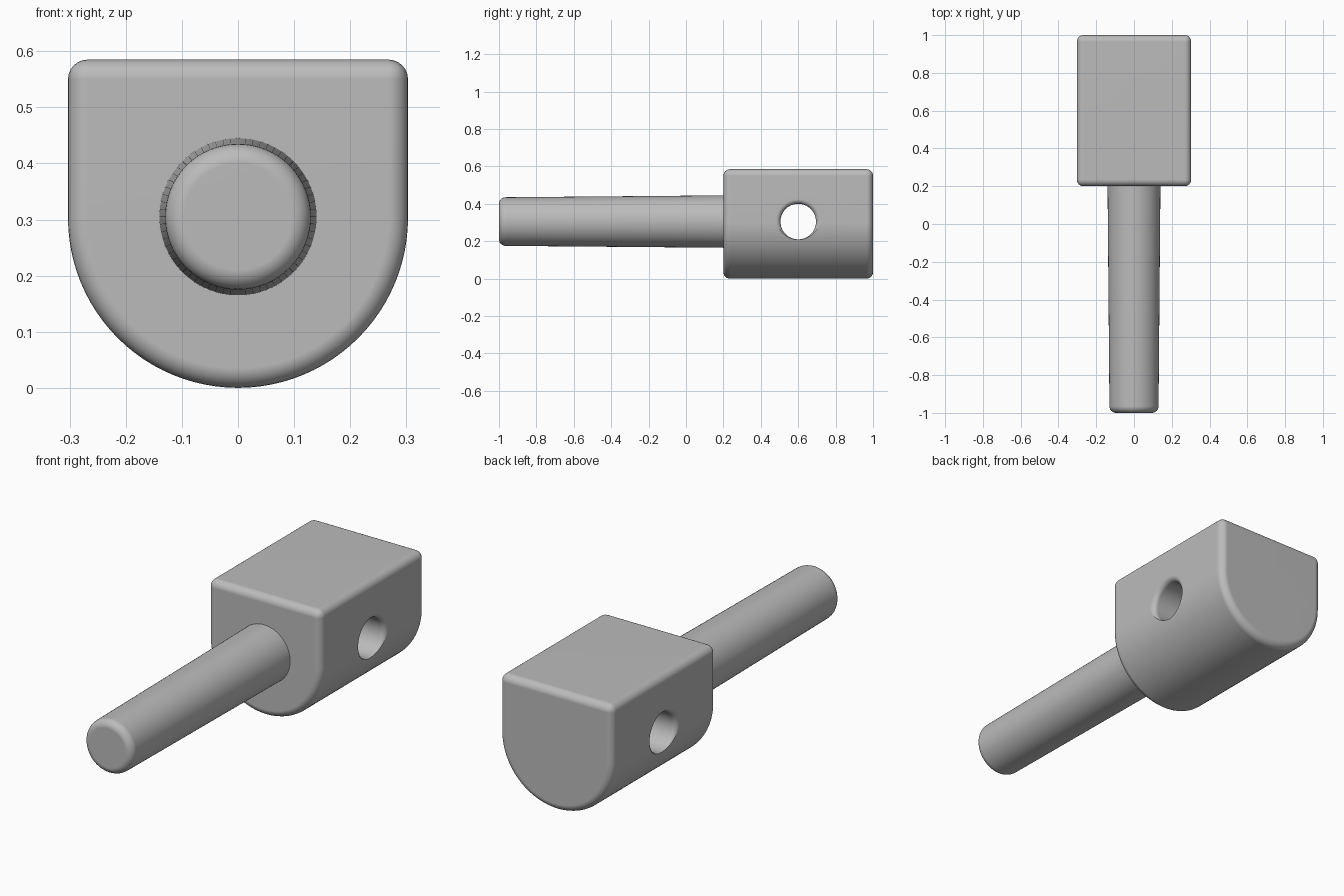
import bpy, bmesh
from math import sin, cos, pi, radians
from mathutils import Matrix

if "Cube" in bpy.data.objects:
    bpy.data.objects.remove(bpy.data.objects["Cube"])

R = 0.303          # half width of the block and radius of its round underside
AXIS_Z = 0.305     # height of the shaft and of the cross hole
FILLET = 0.035

grey = bpy.data.materials.new("plain grey")
grey.use_nodes = True
colour = (0.5, 0.5, 0.5, 1)
grey.diffuse_color = colour
grey.node_tree.nodes["Principled BSDF"].inputs["Base Color"].default_value = colour


def make_object(name, bm):
    bmesh.ops.recalc_face_normals(bm, faces=bm.faces)
    mesh = bpy.data.meshes.new(name)
    bm.to_mesh(mesh)
    bm.free()
    mesh.materials.append(grey)
    obj = bpy.data.objects.new(name, mesh)
    bpy.context.collection.objects.link(obj)
    return obj


def lathe(name, profile, matrix, steps=64):
    """Revolve (radius, height) points about z, cap both ends, then place."""
    bm = bmesh.new()
    rings = [[bm.verts.new((r * cos(2 * pi * i / steps), r * sin(2 * pi * i / steps), h))
              for i in range(steps)] for r, h in profile]
    for a, b in zip(rings, rings[1:]):
        for i in range(steps):
            j = (i + 1) % steps
            bm.faces.new((a[i], a[j], b[j], b[i]))
    bm.faces.new(rings[0])
    bm.faces.new(rings[-1])
    bm.transform(matrix)
    return make_object(name, bm)


def select_only(obj):
    bpy.ops.object.select_all(action='DESELECT')
    obj.select_set(True)
    bpy.context.view_layer.objects.active = obj


def finish(obj):
    """Smooth shading with flat faces kept flat."""
    select_only(obj)
    bpy.ops.object.shade_smooth_by_angle(angle=radians(35))
    weighted = obj.modifiers.new("flat faces", 'WEIGHTED_NORMAL')
    weighted.keep_sharp = True


# Block: U-shaped profile extruded along y, all rims rounded
bm = bmesh.new()
outline = [(R * cos(pi + pi * i / 48), R + R * sin(pi + pi * i / 48)) for i in range(49)]
outline += [(R, 0.585), (-R, 0.585)]
face = bm.faces.new([bm.verts.new((x, 0.2, z)) for x, z in outline])
extruded = bmesh.ops.extrude_face_region(bm, geom=[face])["geom"]
bmesh.ops.translate(bm, vec=(0, 0.8, 0),
                    verts=[v for v in extruded if isinstance(v, bmesh.types.BMVert)])
block = make_object("block", bm)
bevel = block.modifiers.new("round rims", 'BEVEL')
bevel.width = FILLET
bevel.segments = 6
bevel.limit_method = 'ANGLE'
bevel.angle_limit = radians(40)

# Cross hole with rounded mouths, cut through along x
hole_r, mouth = 0.095, 0.025
half = [(hole_r + mouth * (1 - cos(a)), R - mouth + mouth * sin(a))
        for a in (pi / 2 * i / 6 for i in range(7))]
half.append((hole_r + mouth, R + 0.1))
profile = [(r, -h) for r, h in reversed(half)] + half
cutter = lathe("hole_cutter", profile,
               Matrix.Translation((0, 0.6, AXIS_Z)) @ Matrix.Rotation(pi / 2, 4, 'Y'))
cut = block.modifiers.new("cross hole", 'BOOLEAN')
cut.object = cutter
cut.operation = 'DIFFERENCE'
cut.solver = 'EXACT'
select_only(block)
for name in [m.name for m in block.modifiers]:
    bpy.ops.object.modifier_apply(modifier=name)
bpy.data.objects.remove(cutter)
finish(block)

# Shaft: slightly tapered rod with a rounded tip, pointing to the front
tip_r = 0.13
profile = [(0.14, -0.22), (0.14, -0.2)]
profile += [(tip_r - FILLET + FILLET * cos(a), 1 - FILLET + FILLET * sin(a))
            for a in (pi / 2 * i / 6 for i in range(7))]
shaft = lathe("shaft", profile,
              Matrix.Translation((0, 0, AXIS_Z)) @ Matrix.Rotation(pi / 2, 4, 'X'))
finish(shaft)
